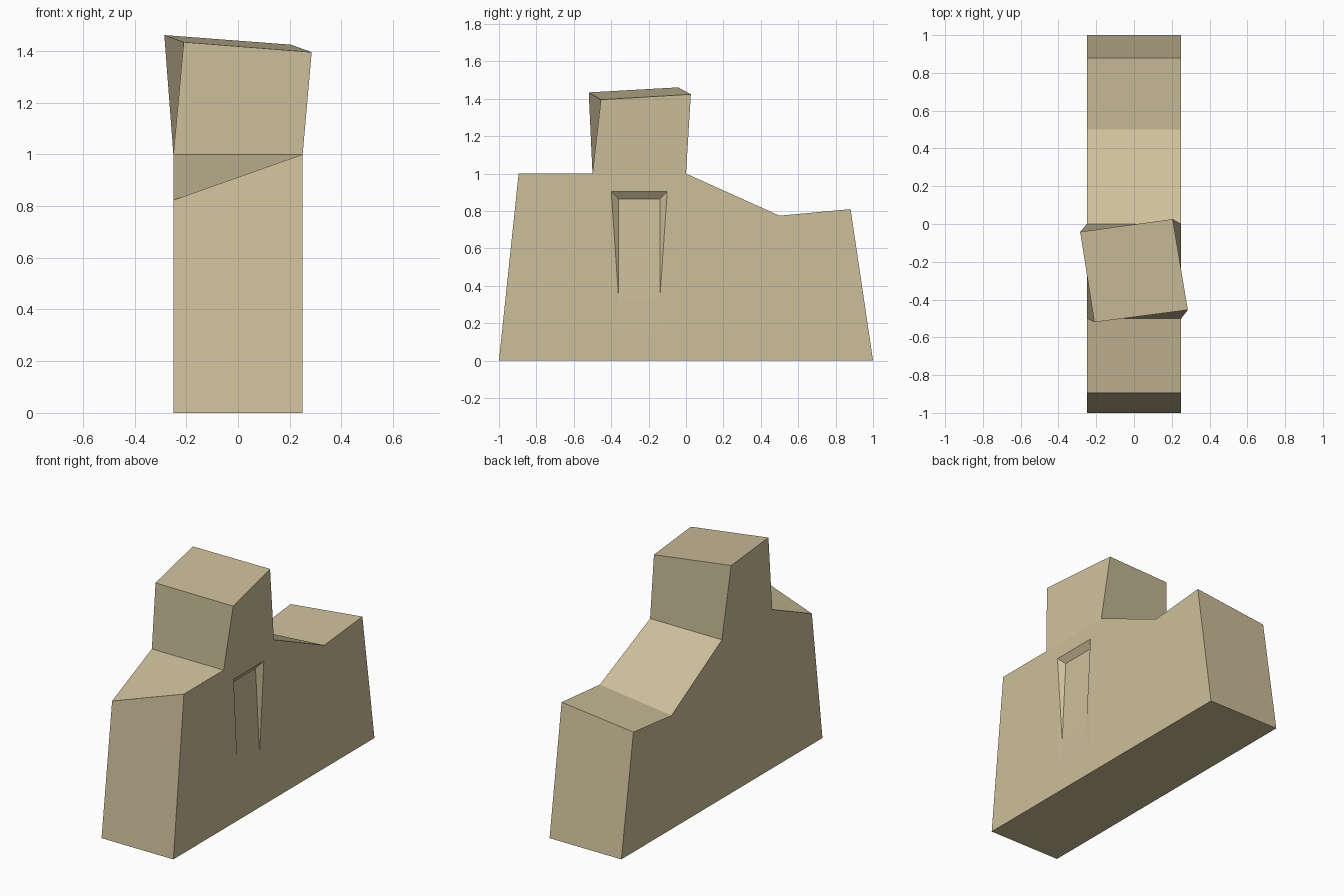
import bpy
import bmesh

if "Cube" in bpy.data.objects:
    bpy.data.objects.remove(bpy.data.objects["Cube"])

stone = bpy.data.materials.new("warm sandstone")
stone.diffuse_color = (0.61, 0.52, 0.325, 1)
stone.use_nodes = True
stone.node_tree.nodes["Principled BSDF"].inputs["Base Color"].default_value = stone.diffuse_color


def loft(name, a, b):
    """Solid between two matching loops of points."""
    bm = bmesh.new()
    la = [bm.verts.new(p) for p in a]
    lb = [bm.verts.new(p) for p in b]
    bm.faces.new(la)
    bm.faces.new(lb[::-1])
    n = len(a)
    for i in range(n):
        j = (i + 1) % n
        bm.faces.new((la[i], lb[i], lb[j], la[j]))
    bmesh.ops.recalc_face_normals(bm, faces=bm.faces)
    me = bpy.data.meshes.new(name)
    bm.to_mesh(me)
    bm.free()
    me.materials.append(stone)
    ob = bpy.data.objects.new(name, me)
    bpy.context.collection.objects.link(ob)
    return ob


# Main block: side profile (y, z on left, z on right)
profile = [(-1, 0, 0), (-0.895, 0.823, 1), (-0.5, 1, 1), (0, 1, 1),
           (0.5, 0.715, 0.775), (0.88, 0.755, 0.81), (1, 0, 0)]
body = loft("body", [(-0.25, y, zl) for y, zl, zr in profile],
            [(0.25, y, zr) for y, zl, zr in profile])

# Twisted block on top
loft("upper_block",
     [(-0.25, -0.5, 1), (0.25, -0.5, 1), (0.25, 0, 1), (-0.25, 0, 1)],
     [(-0.21, -0.52, 1.434), (0.285, -0.455, 1.395),
      (0.205, 0.026, 1.424), (-0.285, -0.042, 1.461)])

# Shallow niche on the right side, fading out towards the bottom
outer = [(-0.4, 0.11), (-0.1, 0.11), (-0.1, 0.905), (-0.4, 0.905)]
inner = [(0.248, -0.36, 0.33), (0.248, -0.14, 0.33),
         (0.22, -0.14, 0.865), (0.22, -0.36, 0.865)]
cutter = loft("niche_cutter", [(0.2502, y, z) for y, z in outer], inner)
bm = bmesh.new()
bm.from_mesh(cutter.data)
front = max(bm.faces, key=lambda f: f.calc_center_median().x)
ext = bmesh.ops.extrude_face_region(bm, geom=[front])
bmesh.ops.translate(bm, vec=(0.1, 0, 0),
                    verts=[v for v in ext["geom"] if isinstance(v, bmesh.types.BMVert)])
bmesh.ops.delete(bm, geom=[f for f in bm.faces if f == front], context='FACES_ONLY')
bmesh.ops.triangulate(bm, faces=bm.faces)
bmesh.ops.recalc_face_normals(bm, faces=bm.faces)
bm.to_mesh(cutter.data)
bm.free()
mod = body.modifiers.new("niche", 'BOOLEAN')
mod.operation = 'DIFFERENCE'
mod.solver = 'EXACT'
mod.object = cutter

# Bake the cut and remove the helper
bpy.context.view_layer.objects.active = body
body.select_set(True)
bpy.ops.object.modifier_apply(modifier="niche")
bpy.data.objects.remove(cutter)
